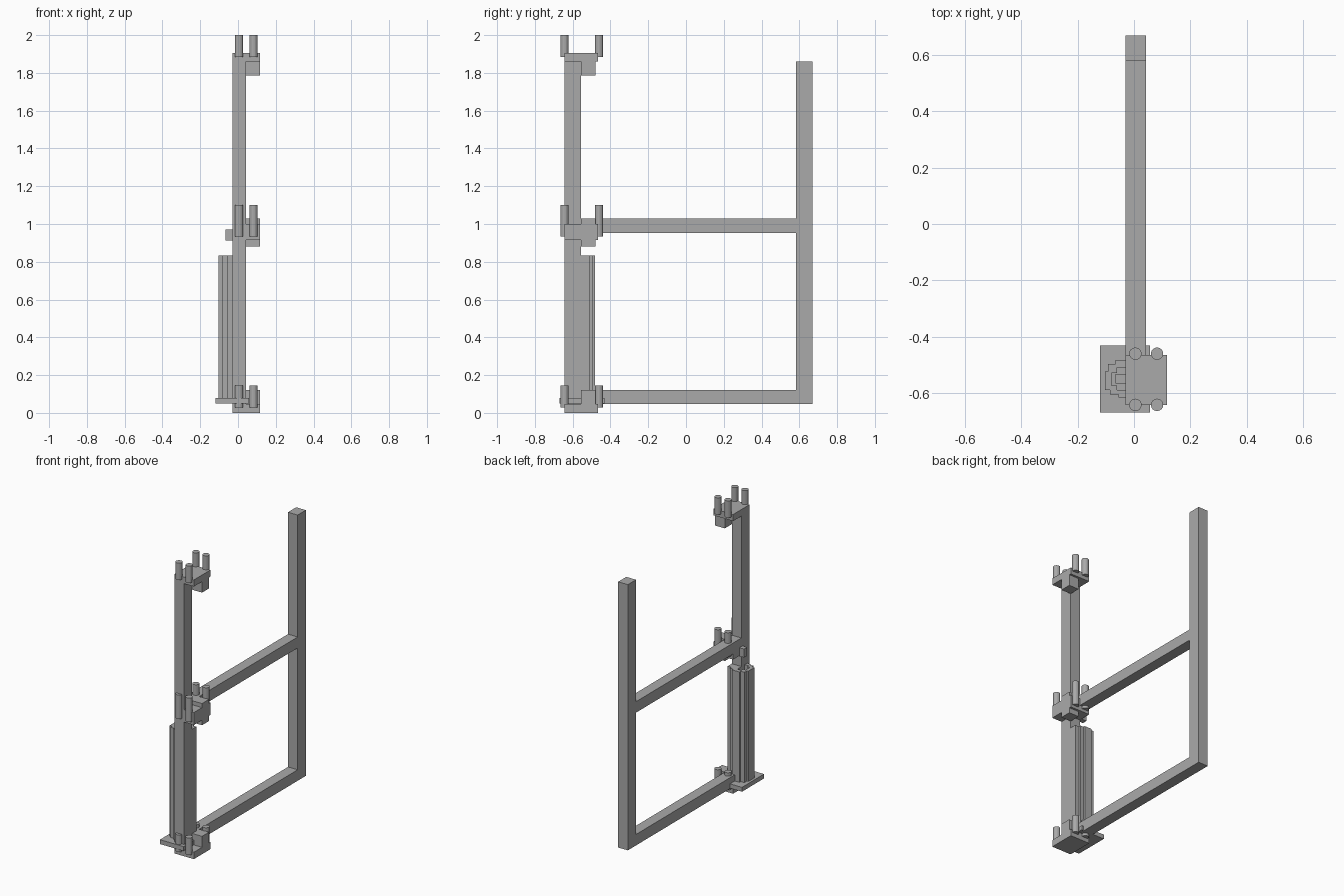
import bpy
import bmesh

cube = bpy.data.objects.get("Cube")
if cube:
    bpy.data.objects.remove(cube, do_unlink=True)

grey = bpy.data.materials.new("plain_grey")
grey.use_nodes = True
grey.diffuse_color = (0.4, 0.4, 0.4, 1)
grey.node_tree.nodes["Principled BSDF"].inputs["Base Color"].default_value = (0.4, 0.4, 0.4, 1)


def finish(name, bm):
    bmesh.ops.recalc_face_normals(bm, faces=bm.faces)
    mesh = bpy.data.meshes.new(name)
    bm.to_mesh(mesh)
    bm.free()
    mesh.materials.append(grey)
    obj = bpy.data.objects.new(name, mesh)
    bpy.context.collection.objects.link(obj)
    return obj


def prism(name, outline, z0, z1):
    """Extrude a plan outline from z0 up to z1."""
    bm = bmesh.new()
    face = bm.faces.new([bm.verts.new((x, y, z0)) for x, y in outline])
    top = bmesh.ops.extrude_face_region(bm, geom=[face])["geom"]
    verts = [v for v in top if isinstance(v, bmesh.types.BMVert)]
    bmesh.ops.translate(bm, verts=verts, vec=(0, 0, z1 - z0))
    return finish(name, bm)


def box(name, xs, ys, zs):
    (x0, x1), (y0, y1) = xs, ys
    return prism(name, [(x0, y0), (x1, y0), (x1, y1), (x0, y1)], *zs)


def rod(name, x, y, z0, z1):
    bm = bmesh.new()
    bmesh.ops.create_cone(bm, cap_ends=True, segments=16, radius1=0.022, radius2=0.022, depth=z1 - z0)
    bmesh.ops.translate(bm, verts=bm.verts, vec=(x, y, (z0 + z1) / 2))
    finish(name, bm)


BAR = (-0.03, 0.043)      # width of every bar
CLAMP = (-0.03, 0.117)    # width of the clamp plates
LUG = (0.043, 0.117)      # width of the clamp lugs
FRONT = (-0.643, -0.555)  # depth of the front post

# Frame bars
box("front_post", BAR, FRONT, (0.04, 1.89))
box("back_post", BAR, (0.582, 0.67), (0.047, 1.86))
for name, z in (("lower_rail", 0.047), ("upper_rail", 0.953)):
    box(name, BAR, (FRONT[1], 0.582), (z, z + 0.075))

# Clamps: plate height, lug height, rod height
clamps = {
    "bottom": ((0, 0.047), (0.047, 0.122), (0.028, 0.145)),
    "middle": ((0.915, 1.0), (0.88, 1.028), (0.935, 1.1)),
    "top": ((1.86, 1.905), (1.785, 1.86), (1.885, 2.0)),
}
for level, (plate, lug, pins) in clamps.items():
    box(level + "_clamp_plate", CLAMP, (FRONT[0], -0.465), plate)
    box(level + "_clamp_lug", LUG, (FRONT[1], -0.48), lug)
    for side, x in (("right", 0.005), ("left", 0.082)):
        for end, y in (("front", -0.643), ("back", -0.461)):
            rod(f"{level}_{end}_{side}_rod", x, y, *pins)

# Base plate and small catch on the post
box("base_plate", (-0.12, 0.057), (-0.67, -0.432), (0.05, 0.08))
box("catch", (-0.065, -0.03), (-0.567, -0.533), (0.912, 0.97))

# Stepped casing round the lower post: solid core and open shell
prism("casing_core", [
    (-0.03, -0.643), (0.043, -0.643), (0.043, -0.51), (0.015, -0.51),
    (0.015, -0.495), (-0.01, -0.495), (-0.01, -0.483), (-0.03, -0.483)], 0.05, 0.833)
prism("casing_shell", [
    (-0.03, -0.483), (-0.065, -0.483), (-0.065, -0.497), (-0.093, -0.497),
    (-0.093, -0.525), (-0.103, -0.525), (-0.103, -0.59), (-0.085, -0.59),
    (-0.085, -0.607), (-0.055, -0.607), (-0.055, -0.617), (-0.03, -0.617),
    (-0.03, -0.59), (-0.06, -0.59), (-0.06, -0.575), (-0.08, -0.575),
    (-0.08, -0.53), (-0.06, -0.53), (-0.06, -0.51), (-0.03, -0.51)], 0.08, 0.833)
